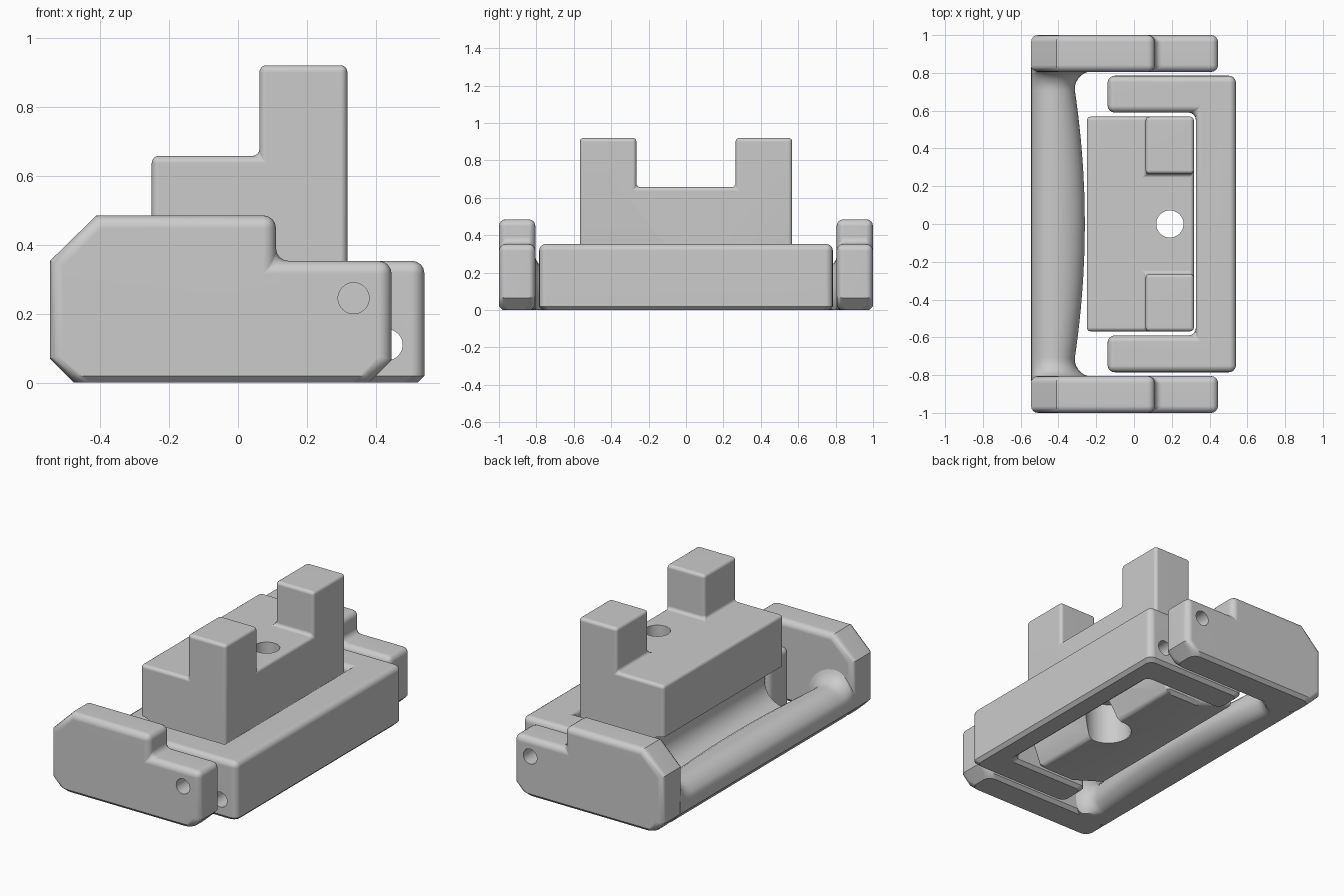
import bpy, bmesh, math

if "Cube" in bpy.data.objects:
    bpy.data.objects.remove(bpy.data.objects["Cube"], do_unlink=True)

grey = bpy.data.materials.new("plain_grey")
grey.use_nodes = True
grey.diffuse_color = (0.6, 0.6, 0.6, 1)
grey.node_tree.nodes["Principled BSDF"].inputs["Base Color"].default_value = (0.6, 0.6, 0.6, 1)


def make_object(name, bm):
    bmesh.ops.recalc_face_normals(bm, faces=bm.faces)
    mesh = bpy.data.meshes.new(name)
    bm.to_mesh(mesh)
    bm.free()
    mesh.materials.append(grey)
    obj = bpy.data.objects.new(name, mesh)
    bpy.context.collection.objects.link(obj)
    return obj


def loft(name, rings):
    """Skin closed rings of points and cap both ends."""
    bm = bmesh.new()
    loops = [[bm.verts.new(p) for p in ring] for ring in rings]
    n = len(loops[0])
    for a, b in zip(loops, loops[1:]):
        for i in range(n):
            j = (i + 1) % n
            bm.faces.new((a[i], a[j], b[j], b[i]))
    bm.faces.new(loops[0])
    bm.faces.new(loops[-1])
    return make_object(name, bm)


def prism_y(name, outline, lo, hi):
    return loft(name, [[(x, y, z) for x, z in outline] for y in (lo, hi)])


def rod(axis, a, b, radius, lo, hi):
    """Round cutter along y (a, b = x, z) or along z (a, b = x, y)."""
    circle = [(a + radius * math.cos(t * math.tau / 40), b + radius * math.sin(t * math.tau / 40))
              for t in range(40)]
    if axis == "y":
        return prism_y("cutter", circle, lo, hi)
    return loft("cutter", [[(x, y, z) for x, y in circle] for z in (lo, hi)])


def activate(obj):
    bpy.ops.object.select_all(action="DESELECT")
    obj.select_set(True)
    bpy.context.view_layer.objects.active = obj


def cut(obj, cutter):
    cutter.hide_render = True
    mod = obj.modifiers.new("cut", "BOOLEAN")
    mod.operation = "DIFFERENCE"
    mod.solver = "EXACT"
    mod.object = cutter
    activate(obj)
    bpy.ops.object.modifier_apply(modifier=mod.name)
    bpy.data.objects.remove(cutter, do_unlink=True)


def soften(obj, width):
    """Merge flat faces, chamfer the edges on the floor and round the others."""
    bm = bmesh.new()
    bm.from_mesh(obj.data)
    bmesh.ops.dissolve_limit(bm, angle_limit=0.01, verts=bm.verts, edges=bm.edges)
    floor = [e for e in bm.edges if max(v.co.z for v in e.verts) < 0.001
             and e.calc_face_angle() > math.radians(50)]
    bmesh.ops.bevel(bm, geom=floor, offset=0.02, segments=1, affect="EDGES")
    bm.to_mesh(obj.data)
    bm.free()
    mod = obj.modifiers.new("round", "BEVEL")
    mod.width = width
    mod.segments = 4
    mod.limit_method = "ANGLE"
    mod.angle_limit = math.radians(50)
    activate(obj)
    bpy.ops.object.modifier_apply(modifier=mod.name)


def smooth(obj):
    activate(obj)
    bpy.ops.object.shade_smooth_by_angle(angle=math.radians(35))
    obj.modifiers.new("flat_sides", "WEIGHTED_NORMAL").keep_sharp = True


# End plates with a stepped top and a pin hole
plate_outline = [(-0.545, 0.07), (-0.475, 0), (0.38, 0), (0.445, 0.065), (0.445, 0.353),
                 (0.11, 0.353), (0.11, 0.485), (-0.41, 0.485), (-0.545, 0.353)]
for name, lo, hi in (("front_plate", -1, -0.805), ("back_plate", 0.805, 1)):
    plate = prism_y(name, plate_outline, lo, hi)
    soften(plate, 0.037)
    cut(plate, rod("y", 0.335, 0.245, 0.045, lo - 0.1, hi + 0.1))
    smooth(plate)


# Grip bar, swelling at the middle and flaring into the plates
def grip_ring(y):
    flare = max(0, min(abs(y), 0.805) - 0.71)
    grow = 0.1 - math.sqrt(max(0, 0.01 - flare * flare))
    inner = -0.26 - 0.055 * min(1, abs(y) / 0.72) ** 2 + grow
    top = 0.21 + grow
    mid_x, mid_z = -0.43, 0.09
    ring = [(-0.475, y, 0), (-0.545, y, 0.07)]
    for i in range(17):
        t = math.radians(160 - 230 * i / 16)
        rx = inner - mid_x if math.cos(t) > 0 else 0.12
        rz = top - mid_z if t > 0 else 0.105 + grow
        ring.append((mid_x + rx * math.cos(t), y, max(0, mid_z + rz * math.sin(t))))
    return ring


stations = [0, 0.15, 0.3, 0.45, 0.58, 0.67, 0.71, 0.73, 0.75, 0.77, 0.785, 0.797, 0.805, 0.83]
ys = [-y for y in reversed(stations[1:])] + stations
grip = loft("grip_bar", [grip_ring(y) for y in ys])
smooth(grip)

# U-shaped bracket whose inner wall leans back towards the floor
rings = []
for z, inner in ((0, 0.395), (0.353, 0.32)):
    half = [(0.54, 0.785), (-0.14, 0.785), (-0.14, 0.59), (inner, 0.59)]
    rings.append([(x, y, z) for x, y in half] + [(x, -y, z) for x, y in reversed(half)])
bracket = loft("bracket", rings)
soften(bracket, 0.035)
cut(bracket, rod("y", 0.432, 0.11, 0.045, -1, 1))
smooth(bracket)

# Centre block with two posts, a round groove along the rear and a counterbored hole
block = prism_y("centre_block", [(0.22, 0), (0.317, 0.24), (0.317, 0.92), (0.062, 0.92),
                                 (0.062, 0.657), (-0.25, 0.657), (-0.25, 0.08), (0, 0)],
                -0.568, 0.568)
cut(block, prism_y("cutter", [(-0.5, 0.657), (0.5, 0.657), (0.5, 1.2), (-0.5, 1.2)],
                   -0.265, 0.265))
soften(block, 0.042)
cut(block, rod("y", -0.25, 0.225, 0.125, -1, 1))
cut(block, rod("z", 0.19, 0, 0.072, -0.2, 1))
cut(block, rod("z", 0.19, 0, 0.13, -0.2, 0.25))
smooth(block)
